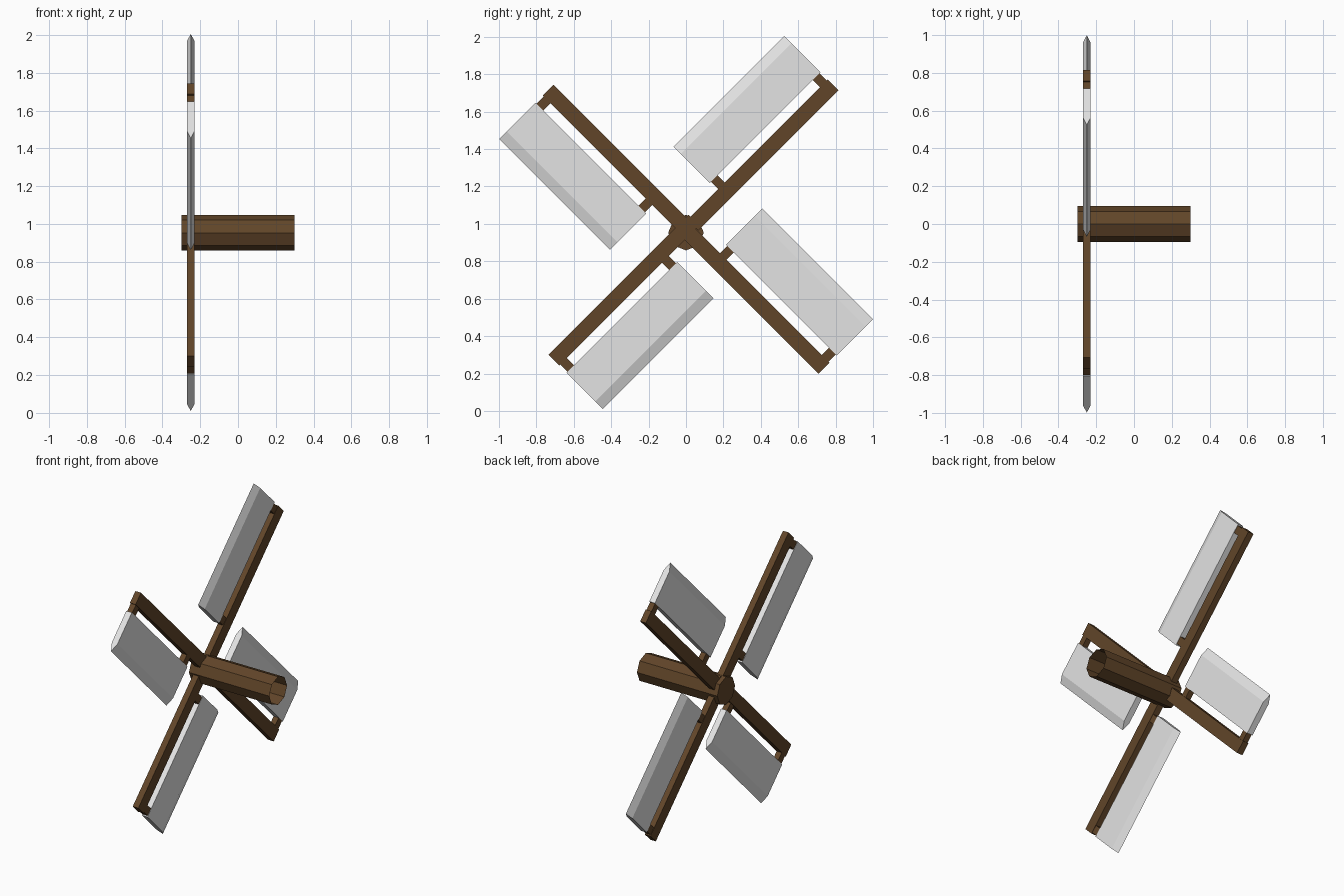
import bpy, math
from mathutils import Vector

if "Cube" in bpy.data.objects:
    bpy.data.objects.remove(bpy.data.objects["Cube"])

HUB = Vector((-0.25, 0.0, 0.953))   # centre of the sail wheel
HALF = 0.021                        # half thickness along x


def material(name, rgb):
    m = bpy.data.materials.new(name)
    m.diffuse_color = (*rgb, 1)
    m.use_nodes = True
    m.node_tree.nodes["Principled BSDF"].inputs["Base Color"].default_value = m.diffuse_color
    return m


wood = material("brown wood", (0.12, 0.06, 0.022))
cloth = material("pale sailcloth", (0.77, 0.77, 0.77))


def add_mesh(name, verts, faces, mat):
    me = bpy.data.meshes.new(name)
    me.from_pydata(verts, [], faces)
    me.materials.append(mat)
    ob = bpy.data.objects.new(name, me)
    bpy.context.collection.objects.link(ob)
    return ob


def prism(name, section, u0, u1, angle, mat):
    """Extrude an (x, v) section from u0 to u1 along the arm direction."""
    u = Vector((0, math.cos(angle), math.sin(angle)))
    v = Vector((0, -math.sin(angle), math.cos(angle)))
    n = len(section)
    verts = [HUB + Vector((x, 0, 0)) + v * b + u * a for a in (u0, u1) for x, b in section]
    faces = [(i, (i + 1) % n, n + (i + 1) % n, n + i) for i in range(n)]
    faces += [tuple(reversed(range(n))), tuple(range(n, 2 * n))]
    return add_mesh(name, verts, faces, mat)


def box_section(h, v0, v1):
    return [(-h, v0), (h, v0), (h, v1), (-h, v1)]


# Axle: eight-sided tube, closed behind the sails, open at the other end
R = 0.095
ring = [(R * math.cos(i * math.pi / 4), HUB.z + R * math.sin(i * math.pi / 4)) for i in range(8)]
axle_verts = [(x, y, z) for x in (-0.3, 0.3) for y, z in ring]
axle_faces = [(i, (i + 1) % 8, 8 + (i + 1) % 8, 8 + i) for i in range(8)]
axle_faces.append(tuple(reversed(range(8))))
add_mesh("axle", axle_verts, axle_faces, wood)

# Four arms: angle in degrees, reach of the tip, sideways shift
ARMS = [(45, 1.115, 0.003), (135, 1.06, -0.018), (225, 0.982, -0.018), (315, 1.034, 0.009)]
for k, (deg, tip, s) in enumerate(ARMS, 1):
    a = math.radians(deg)
    prism(f"arm_{k}", box_section(HALF, s - 0.041, s + 0.041), tip - 1.06, tip, a, wood)
    # Two short pegs hold the sail beside the arm
    for label, end in (("outer", tip - 0.008), ("inner", tip - 0.778)):
        prism(f"{label}_peg_{k}", box_section(0.019, s + 0.03, s + 0.105),
              end - 0.05, end, a, wood)
    # Sail board with a sharpened outer edge
    sail = [(-HALF, s + 0.096), (HALF, s + 0.096), (HALF, s + 0.314),
            (0, s + 0.370), (-HALF, s + 0.314)]
    prism(f"sail_{k}", sail, tip - 0.838, tip, a, cloth)
